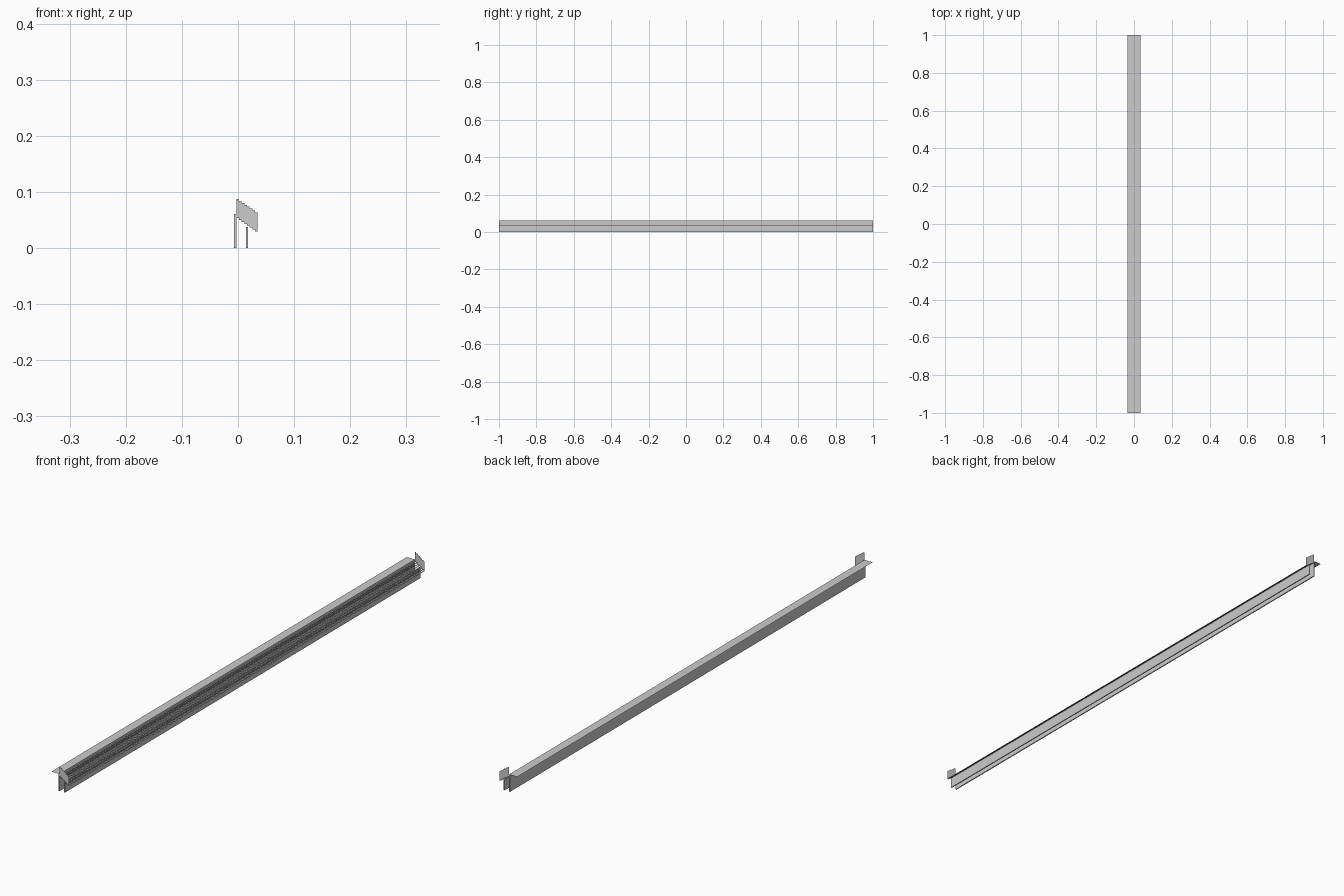
import bpy, bmesh

if "Cube" in bpy.data.objects:
    bpy.data.objects.remove(bpy.data.objects["Cube"])

N = 8                      # number of steps across the slope
X0, X1 = -0.003, 0.035     # slope start and end
W = (X1 - X0) / N
DROP = 0.0034              # height lost per step
TOP, BOTTOM = 0.0875, 0.0535


def make_object(name, polygons):
    bm = bmesh.new()
    for pts in polygons:
        bm.faces.new([bm.verts.new(p) for p in pts])
    bmesh.ops.remove_doubles(bm, verts=bm.verts, dist=1e-5)
    mesh = bpy.data.meshes.new(name)
    bm.to_mesh(mesh)
    bm.free()
    obj = bpy.data.objects.new(name, mesh)
    bpy.context.collection.objects.link(obj)
    return obj


def strip(xa, xb, z):
    """Thin horizontal strip running the full length."""
    return [(xa, -1, z), (xb, -1, z), (xb, 1, z), (xa, 1, z)]


def rail(name, xa, xb, height):
    """Solid upright rail running the full length."""
    bpy.ops.mesh.primitive_cube_add(size=1, location=((xa + xb) / 2, 0, height / 2))
    obj = bpy.context.object
    obj.name = name
    obj.scale = (xb - xa, 2, height)
    bpy.ops.object.transform_apply(location=False, rotation=False, scale=True)


# Upright rails
rail("back_rail", -0.007, -0.003, 0.061)
rail("front_rail", 0.014, 0.018, 0.038)

# Flat flange behind the rails
make_object("flange", [strip(-0.035, X0, 0.061)])

# Descending row of narrow treads
make_object("stepped_treads", [
    strip(X0 + i * W, X0 + (i + 1) * W, BOTTOM - i * DROP) for i in range(N)])

# Stepped end plates
upper, lower = [], []
for i in range(N):
    for x in (X0 + i * W, X0 + (i + 1) * W):
        upper.append((x, TOP - i * DROP))
        lower.append((x, BOTTOM - i * DROP))
outline = lower + upper[::-1]
make_object("front_end_plate", [[(x, -1, z) for x, z in outline]])
make_object("back_end_plate", [[(x, 1, z) for x, z in reversed(outline)]])
